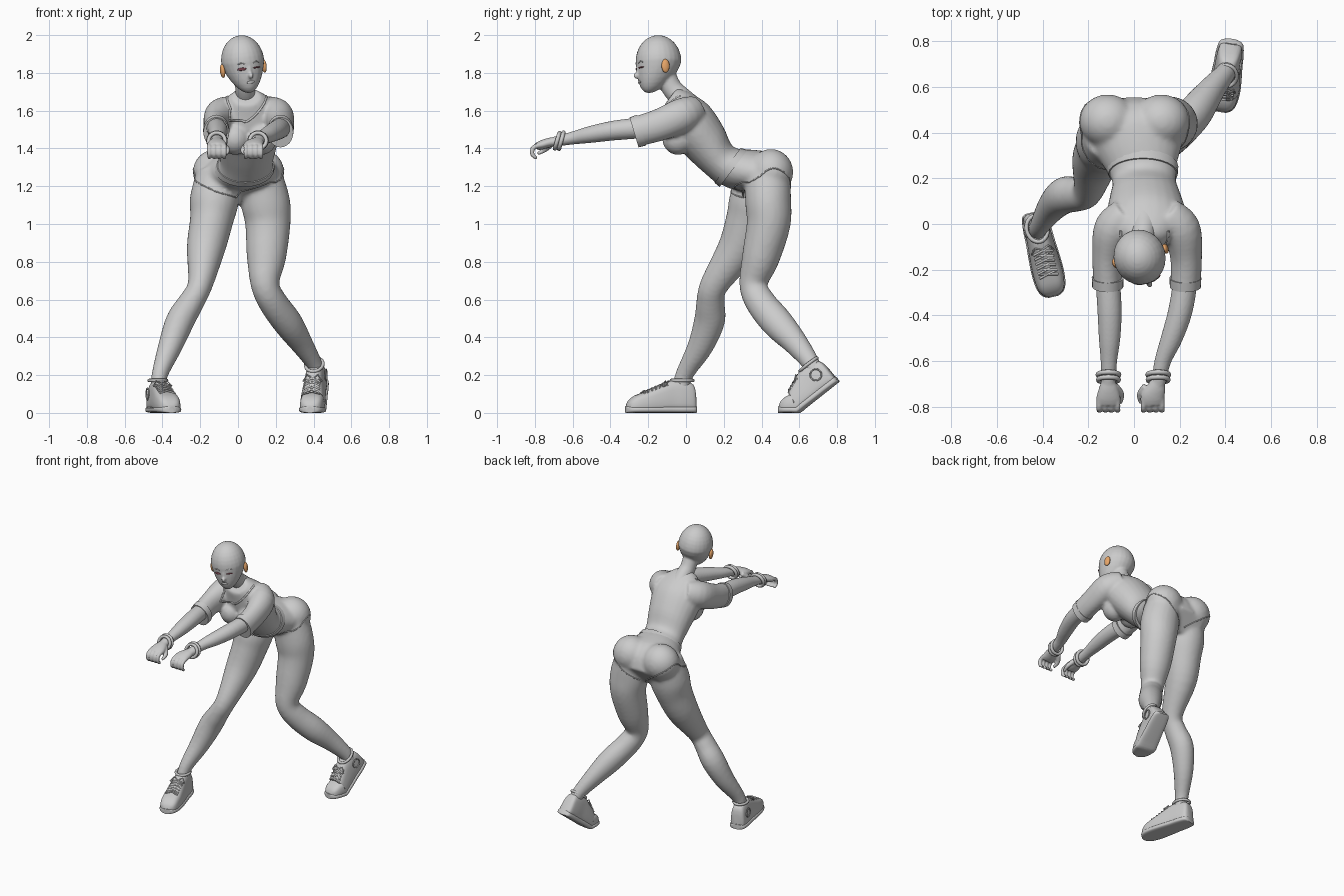
import bpy, bmesh, math
from mathutils import Vector, Matrix

if "Cube" in bpy.data.objects:
    bpy.data.objects.remove(bpy.data.objects["Cube"])

X = Vector((1, 0, 0))


def spline(pts, n=4):
    """Catmull-Rom through tuples of any length."""
    out = []
    for i in range(len(pts) - 1):
        p0, p1, p2, p3 = pts[max(i - 1, 0)], pts[i], pts[i + 1], pts[min(i + 2, len(pts) - 1)]
        for k in range(n):
            t = k / n
            out.append([0.5 * (2 * b + (c - a) * t + (2 * a - 5 * b + 4 * c - d) * t * t
                               + (3 * b - a - 3 * c + d) * t ** 3) for a, b, c, d in zip(p0, p1, p2, p3)])
    return out + [list(pts[-1])]


def obj_from(name, bm, mat=None):
    bmesh.ops.recalc_face_normals(bm, faces=bm.faces)
    for f in bm.faces:
        f.smooth = True
    me = bpy.data.meshes.new(name)
    bm.to_mesh(me)
    bm.free()
    ob = bpy.data.objects.new(name, me)
    bpy.context.collection.objects.link(ob)
    if mat:
        me.materials.append(mat)
    return ob


def skin(name, rings):
    bm = bmesh.new()
    rv = [[bm.verts.new(p) for p in r] for r in rings]
    n = len(rv[0])
    for a, b in zip(rv, rv[1:]):
        for i in range(n):
            bm.faces.new((a[i], a[(i + 1) % n], b[(i + 1) % n], b[i]))
    bm.faces.new(rv[0])
    bm.faces.new(rv[-1])
    return obj_from(name, bm)


def loft(name, pts, axis=None, seg=24):
    """Rows are x, y, z, half width, half depth."""
    rows, rings = spline(pts), []
    for i, r in enumerate(rows):
        t = axis or (Vector(rows[min(i + 1, len(rows) - 1)][:3]) - Vector(rows[max(i - 1, 0)][:3])).normalized()
        side = (X - t * t.x).normalized()
        up = t.cross(side)
        rings.append([Vector(r[:3]) + side * r[3] * math.cos(a) + up * r[4] * math.sin(a)
                      for a in (2 * math.pi * k / seg for k in range(seg))])
    return skin(name, rings)


def blob(name, loc, scale, rot=Matrix(), mat=None):
    bm = bmesh.new()
    bmesh.ops.create_uvsphere(bm, u_segments=24, v_segments=16, radius=1)
    bm.transform(Matrix.Translation(loc) @ rot @ Matrix.Diagonal((*scale, 1)))
    return obj_from(name, bm, mat)


def tube(name, pts, r, cyclic=False):
    cu = bpy.data.curves.new(name, 'CURVE')
    cu.dimensions, cu.bevel_depth, cu.bevel_resolution, cu.use_fill_caps = '3D', r, 2, True
    sp = cu.splines.new('POLY')
    sp.points.add(len(pts) - 1)
    for p, q in zip(sp.points, pts):
        p.co = (*q, 1)
    sp.use_cyclic_u = cyclic
    ob = bpy.data.objects.new(name, cu)
    bpy.context.collection.objects.link(ob)


def fuse(name, obs, voxel, smooth):
    bpy.ops.object.select_all(action='DESELECT')
    for o in obs:
        o.select_set(True)
    ob = bpy.context.view_layer.objects.active = obs[0]
    bpy.ops.object.join()
    ob.name = name
    m = ob.modifiers.new('remesh', 'REMESH')
    m.mode, m.voxel_size, m.use_smooth_shade = 'VOXEL', voxel, True
    s = ob.modifiers.new('smooth', 'SMOOTH')
    s.factor, s.iterations = 0.5, smooth
    for k in ('remesh', 'smooth'):
        bpy.ops.object.modifier_apply(modifier=k)
    bpy.context.view_layer.update()
    return ob


def snap(ob, p):
    return ob.closest_point_on_mesh(Vector(p))[1]


def material(name, rgb):
    m = bpy.data.materials.new(name)
    m.diffuse_color = (*rgb, 1)
    m.use_nodes = True
    m.node_tree.nodes["Principled BSDF"].inputs["Base Color"].default_value = m.diffuse_color
    return m


# Torso is laid out along a leaning axis: s runs up the spine, n toward the back
AX = Vector((0, -0.8, 0.6))


def T(x, s, n, *r):
    return (x, -0.8 * s + 0.6 * n, 0.6 * s + 0.8 * n, *r)


# Hips, buttocks and legs
hips = loft('hips', [T(0, .29, 1.235, .15, .08), T(0, .36, 1.245, .22, .12), T(.005, .45, 1.25, .215, .128),
                     T(.02, .54, 1.21, .175, .125), T(.04, .63, 1.175, .132, .098)], AX)
cheeks = [blob('cheek', (x, .45, 1.275), (.125, .118, .122)) for x in (-.115, .12)]
leg_l = loft('leg', [(-.11, .40, 1.27, .11, .12), (-.125, .365, 1.13, .13, .135), (-.14, .335, 1.02, .115, .125),
                     (-.17, .275, .87, .102, .108), (-.2, .15, .68, .066, .075), (-.245, .13, .59, .068, .075),
                     (-.305, .125, .49, .076, .082), (-.36, .075, .35, .064, .068), (-.415, -.01, .2, .043, .047),
                     (-.423, -.025, .11, .042, .05)])
leg_r = loft('leg', [(.12, .43, 1.27, .11, .12), (.145, .435, 1.12, .13, .122), (.158, .437, 1.0, .12, .116),
                     (.15, .395, .82, .104, .1), (.143, .357, .68, .076, .075), (.185, .395, .585, .076, .08),
                     (.265, .485, .475, .077, .084), (.335, .58, .37, .06, .066), (.4, .66, .265, .044, .048),
                     (.42, .69, .2, .042, .045)])
lower = fuse('hips_and_legs', [hips, leg_l, leg_r] + cheeks, .012, 6)
for s in (-1, 1):
    path = spline([(0, .3, 1.14), (.12 * s, .25, 1.17), (.24 * s, .35, 1.24), (.27 * s, .47, 1.3),
                   (.16 * s, .57, 1.22), (.02 * s, .5, 1.12)])
    tube('shorts_hem', [snap(lower, p) for p in path], .004)

# Shirt: chest, bust and both sleeves fused together
chest = loft('chest', [T(.035, .585, 1.185, .155, .118), T(.045, .65, 1.175, .14, .103), T(.05, .75, 1.205, .155, .125),
                       T(.055, .87, 1.235, .175, .138), T(.055, .96, 1.255, .175, .12), T(.05, 1.03, 1.28, .12, .085),
                       T(.045, 1.07, 1.29, .075, .06)], AX)
bust = [blob('bust', T(x, .905, 1.135), (.08, .083, .085)) for x in (-.015, .125)]
sleeves = [loft('sleeve', [(.14, .05, 1.6, .07, .08), (.205, -.02, 1.575, .085, .092), (.228, -.14, 1.525, .07, .085),
                           (.225, -.27, 1.487, .066, .08)]),
           loft('sleeve', [(-.03, .05, 1.6, .07, .08), (-.09, -.02, 1.575, .085, .092), (-.117, -.14, 1.525, .066, .085),
                           (-.115, -.27, 1.487, .062, .08)])]
shirt = fuse('shirt', [chest] + bust + sleeves, .01, 6)
neckline = spline([(-.06, -.03, 1.68), (-.03, -.12, 1.59), (.03, -.16, 1.53), (.1, -.12, 1.58), (.15, -.03, 1.68)])
tube('neckline', [snap(shirt, p) for p in neckline], .006)
loft('shirt_hem', [T(.034, .575, 1.187, .16, .123), T(.04, .61, 1.18, .152, .115)], AX)
for x in (.225, -.115):
    loft('sleeve_cuff', [(x, -.235, 1.497, .07, .085), (x, -.275, 1.485, .068, .083)])

# Arms with curled hands and wristbands
right_arm = [(.2, -.02, 1.56), (.228, -.12, 1.53), (.225, -.24, 1.51), (.203, -.38, 1.495), (.165, -.5, 1.475),
             (.126, -.6, 1.455), (.106, -.7, 1.435)]
left_arm = [(-.1, -.02, 1.56), (-.122, -.12, 1.53), (-.115, -.24, 1.51), (-.107, -.38, 1.495), (-.107, -.5, 1.475),
            (-.11, -.6, 1.455), (-.112, -.7, 1.435)]
radii = [(.06, .06), (.058, .06), (.054, .056), (.053, .052), (.047, .045), (.036, .034), (.031, .026)]
for pts, hx, inner in ((right_arm, .082, -1), (left_arm, -.112, 1)):
    parts = [loft('arm', [p + r for p, r in zip(pts, radii)])]
    wx = pts[-1][0]
    parts.append(loft('palm', [(wx, -.68, 1.438, .028, .024), (wx * .6 + hx * .4, -.72, 1.432, .042, .025),
                               (hx, -.76, 1.42, .053, .025), (hx, -.79, 1.41, .05, .02)]))
    for i in range(4):
        fx = hx + (i - 1.5) * .027
        parts.append(loft('finger', [(fx, -.765, 1.42, .012, .013), (fx, -.807, 1.405, .012, .013),
                                     (fx, -.814, 1.37, .0115, .012), (fx, -.79, 1.347, .009, .009)], seg=12))
    parts.append(loft('thumb', [(hx + inner * .03, -.71, 1.425, .016, .016), (hx + inner * .056, -.745, 1.395, .014, .014),
                                (hx + inner * .052, -.785, 1.372, .009, .009)], seg=12))
    fuse('arm_and_hand', parts, .006, 2)
    for y, r in ((-.66, .046), (-.682, .044)):
        tube('wristband', [(wx + r * math.cos(a), y + .012 * math.sin(a), 1.441 + r * .95 * math.sin(a))
                           for a in (k * math.pi / 12 for k in range(24))], .011, True)

# Head: sphere tapered to the jaw, turned and tilted
M = Matrix.Translation((.025, -.145, 1.86)) @ Matrix.Rotation(.28, 4, 'Z') @ Matrix.Rotation(-.12, 4, 'Y')
R = M.to_3x3().to_4x4()
head = blob('head', (0, 0, 0), (1, 1, 1))
for v in head.data.vertices:
    x, y, z = v.co
    t = max(0, -z)
    v.co = M @ Vector((x * .114 * (1 - .25 * t), y * .122 * (1 - .2 * t) - .058 * t ** 1.5, z * (.14 if z > 0 else .168)))
nose = blob('nose', M @ Vector((0, -.122, -.075)), (.013, .02, .017), R)
bridge = blob('nose_bridge', M @ Vector((0, -.115, -.05)), (.009, .012, .03), R)
neck = loft('neck', [(.045, .01, 1.62, .08, .075), (.042, -.03, 1.67, .058, .06), (.036, -.075, 1.72, .051, .054),
                     (.032, -.11, 1.79, .052, .055)])
face = fuse('head_and_neck', [head, nose, bridge, neck], .007, 3)
ear_mat, eye_mat = material('ear_orange', (.8, .38, .14)), material('eye_dark', (.2, .06, .08))
for s in (-1, 1):
    blob('ear', M @ Vector((s * .115, .004, -.037)), (.013, .022, .036), R, ear_mat)
    blob('eye', snap(face, M @ Vector((s * .05, -.13, -.038))), (.024, .005, .008 if s < 0 else .004),
         R @ Matrix.Rotation(s * .4, 4, 'Z'), eye_mat)
    tube('eyebrow', [snap(face, M @ Vector((s * a, -.13, b))) for a, b in ((.025, -.012), (.05, -.003), (.075, -.012))], .003)
blob('lips', snap(face, M @ Vector((0, -.13, -.115))), (.022, .006, .007), R)


# Sneakers: origin at the ball of the foot, heel lifted by pitch
def shoe(ball, yaw, pitch, outer):
    def place(x, y, z):
        k = min(1, max(0, (y + .03) / .06))
        a = pitch * k * k * (3 - 2 * k)
        p = Vector((x, y * math.cos(a) - z * math.sin(a), y * math.sin(a) + z * math.cos(a)))
        return Matrix.Rotation(yaw, 3, 'Z') @ p + Vector(ball)

    def rounded(v, e=.6):
        return math.copysign(abs(v) ** e, v)

    rows = spline([(.266, .03, .1), (.252, .05, .15), (.2, .058, .172), (.14, .06, .172), (.08, .064, .15),
                   (0, .067, .115), (-.06, .061, .092), (-.094, .045, .066), (-.108, .02, .04)])
    for name, grow, lid in (('shoe_upper', 1, 1), ('shoe_sole', 1.06, .035)):
        rings = []
        for y, w, h in rows:
            h = h if lid == 1 else min(h, lid)
            ring = []
            for a in (2 * math.pi * k / 28 for k in range(28)):
                z = h / 2 * (1 + rounded(math.sin(a)))
                ring.append(place(w * grow * rounded(math.cos(a)) * (1 - 2 * max(0, z - .04)), (y - .08) * (1 + (grow - 1) / 3) + .08, z))
            rings.append(ring)
        skin(name, rings)
    circle = [k * math.pi / 12 for k in range(24)]
    tube('shoe_collar', [place(.046 * math.cos(a), .195 + .058 * math.sin(a), .172) for a in circle], .009, True)
    tube('ankle_patch', [place(outer * .055, .2 + .03 * math.sin(a), .1 + .03 * math.cos(a)) for a in circle], .004, True)
    for i in range(6):
        y = -.01 + i * .021
        z = .116 + max(0, y) * .42
        for s in (-1, 1):
            tube('lace', [place(s * x, y + d, z - e) for x, d, e in ((-.042, -.01, .012), (0, 0, -.002), (.042, .01, .01))], .005)
    for s in (-1, 1):
        tube('lace_bow', [place(s * x, .1 + d, z + e) for x, d, e in ((0, 0, 0), (.03, .012, .012), (.05, -.01, -.012),
                                                                    (.03, -.025, -.012), (0, 0, 0))], .004)


shoe((-.378, -.21, 0), .24, 0, -1)
shoe((.397, .6, 0), -.15, .66, 1)

# Keep hard edges on hems, soles and cuffs
bpy.ops.object.select_all(action='DESELECT')
for o in bpy.data.objects:
    if o.type == 'MESH':
        o.select_set(True)
        bpy.context.view_layer.objects.active = o
bpy.ops.object.shade_smooth_by_angle(angle=math.radians(50))
